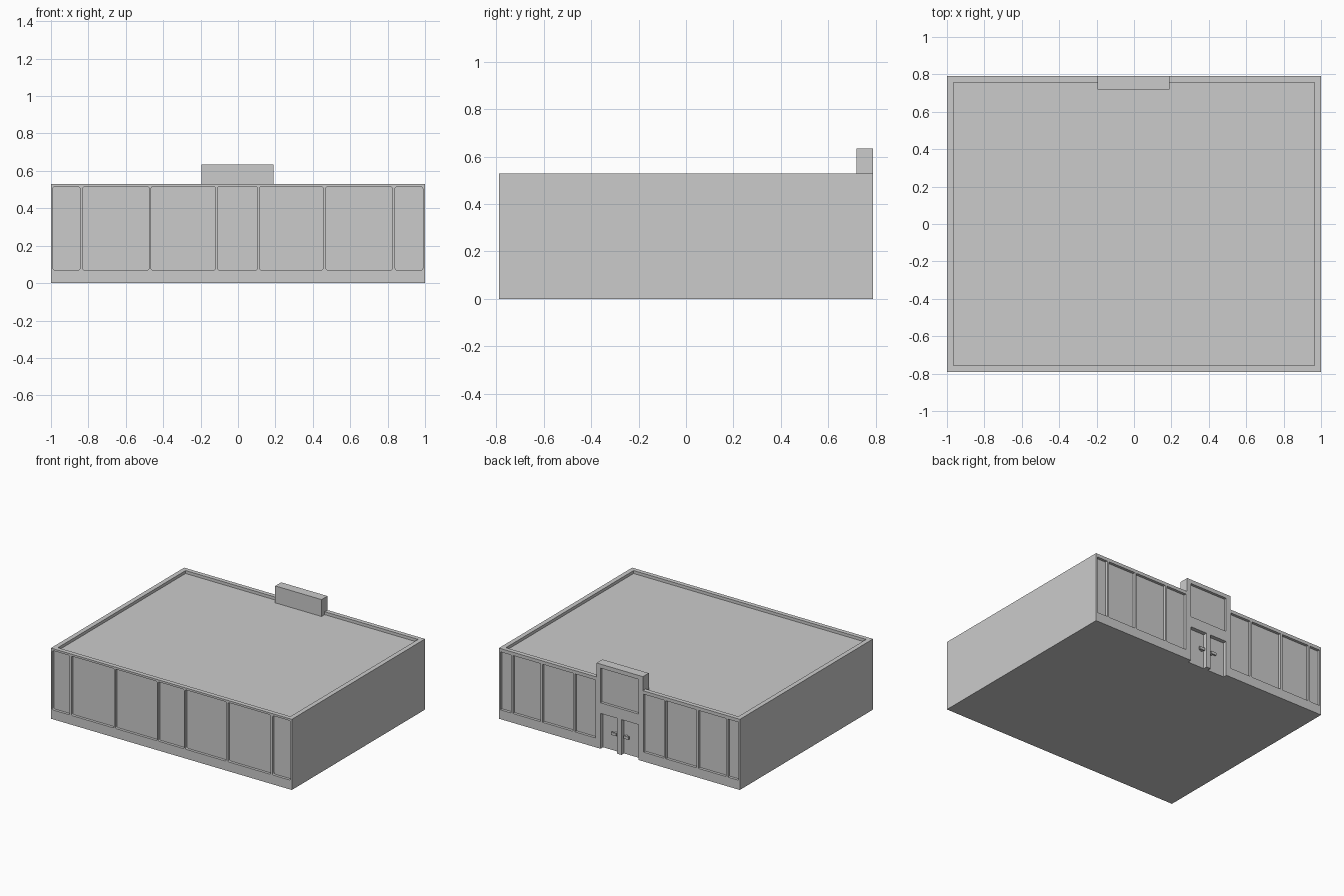
import bpy, bmesh, math

if "Cube" in bpy.data.objects:
    bpy.data.objects.remove(bpy.data.objects["Cube"])

W, D, H = 1.0, 0.79, 0.53          # half width, half depth, wall height
TOP = 0.635                        # sign tower height
TX0, TX1, TY = -0.195, 0.19, 0.72  # sign tower footprint


def prism(name, outlines, lo, hi, axis="z"):
    """Extrude 2D outlines from lo to hi along an axis (z: xy outline, y: xz outline)."""
    bm = bmesh.new()
    for pts in outlines:
        rings = []
        for h in (lo, hi):
            rings.append([bm.verts.new((a, b, h) if axis == "z" else (a, h, b)) for a, b in pts])
        low, high = rings
        n = len(pts)
        bm.faces.new(low[::-1])
        bm.faces.new(high)
        for i in range(n):
            j = (i + 1) % n
            bm.faces.new((low[i], low[j], high[j], high[i]))
    bmesh.ops.recalc_face_normals(bm, faces=bm.faces)
    me = bpy.data.meshes.new(name)
    bm.to_mesh(me)
    bm.free()
    ob = bpy.data.objects.new(name, me)
    bpy.context.collection.objects.link(ob)
    return ob


def rect(x0, x1, z0, z1, r=0.0):
    """Rectangle outline, optionally with rounded corners."""
    if r == 0:
        return [(x0, z0), (x1, z0), (x1, z1), (x0, z1)]
    pts = []
    corners = ((x1 - r, z1 - r), (x0 + r, z1 - r), (x0 + r, z0 + r), (x1 - r, z0 + r))
    for k, (cx, cz) in enumerate(corners):
        for s in range(4):
            a = math.radians(90 * k + 30 * s)
            pts.append((cx + r * math.cos(a), cz + r * math.sin(a)))
    return pts


def notched(x, y0, y1):
    """Rectangle with a notch left out around the tower footprint."""
    return [(-x, y0), (x, y0), (x, y1), (TX1, y1), (TX1, TY), (TX0, TY), (TX0, y1), (-x, y1)]


def cut(ob, cutter):
    mod = ob.modifiers.new("cut", "BOOLEAN")
    mod.operation = "DIFFERENCE"
    mod.solver = "EXACT"
    mod.object = cutter
    bpy.context.view_layer.objects.active = ob
    bpy.ops.object.modifier_apply(modifier=mod.name)
    bpy.data.objects.remove(cutter)


# Main block, trimmed down to leave the sign tower, then the sunken roof
body = prism("store_body", [rect(-W, W, -D, D)], 0, TOP)
cut(body, prism("upper_cutter", [notched(1.2, -1, 1)], H, 1))
cut(body, prism("roof_cutter", [notched(0.965, -0.757, 0.757)], 0.508, 0.7))

# Front window recesses
front = [(-0.99, -0.845), (-0.83, -0.475), (-0.465, -0.12), (-0.11, 0.105),
         (0.115, 0.455), (0.47, 0.825), (0.84, 0.988)]
cut(body, prism("front_window_cutter",
                [rect(a, b, 0.07, 0.515, 0.01) for a, b in front], -1, -D + 0.02, "y"))

# Back window recesses, mirrored about the entrance, plus the sign panel
back = [(0.2, 0.37), (0.385, 0.64), (0.655, 0.885), (0.9, 0.988)]
panes = [rect(*sorted((s * a, s * b)), 0.07, 0.505) for s in (1, -1) for a, b in back]
panes.append(rect(-0.157, 0.157, 0.345, 0.605))
cut(body, prism("back_window_cutter", panes, D - 0.02, 1, "y"))

# Entrance door recesses open at the ground
doors = [rect(-0.157, -0.018, -0.1, 0.265), rect(0.018, 0.157, -0.1, 0.265)]
cut(body, prism("door_cutter", doors, D - 0.03, 1, "y"))

# Door handles: a stem and a lever bar on each leaf
for side, s in (("left", -1), ("right", 1)):
    prism(f"{side}_handle_stem", [rect(s * 0.042 - 0.008, s * 0.042 + 0.008, 0.128, 0.144)],
          D - 0.032, D - 0.014, "y")
    x0, x1 = sorted((s * 0.03, s * 0.072))
    prism(f"{side}_handle_lever", [rect(x0, x1, 0.126, 0.146)], D - 0.016, D - 0.004, "y")
